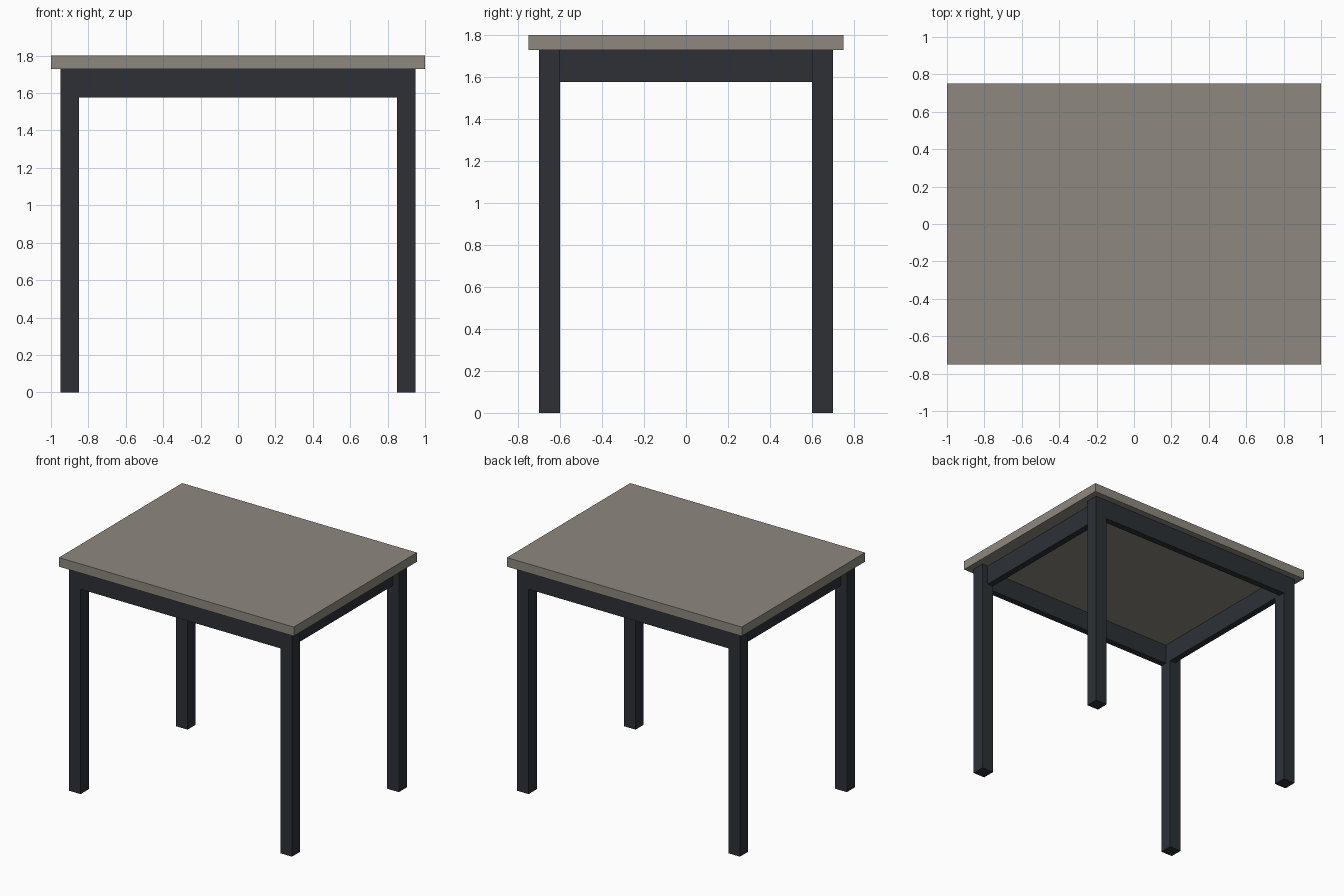
import bpy

if "Cube" in bpy.data.objects:
    bpy.data.objects.remove(bpy.data.objects["Cube"])


def material(name, color):
    mat = bpy.data.materials.new(name)
    mat.diffuse_color = (*color, 1.0)
    mat.use_nodes = True
    mat.node_tree.nodes["Principled BSDF"].inputs["Base Color"].default_value = mat.diffuse_color
    return mat


def box(name, lo, hi, mat):
    """Axis-aligned box between two opposite corners."""
    bpy.ops.mesh.primitive_cube_add(size=1, location=[(a + b) / 2 for a, b in zip(lo, hi)])
    obj = bpy.context.object
    obj.name = name
    obj.scale = [b - a for a, b in zip(lo, hi)]
    bpy.ops.object.transform_apply(location=False, rotation=False, scale=True)
    obj.data.materials.append(mat)
    return obj


def mirrored_box(name, lo, hi, mat, sx, sy):
    """Box described in the +x +y quadrant, flipped by the given signs."""
    xs = sorted((lo[0] * sx, hi[0] * sx))
    ys = sorted((lo[1] * sy, hi[1] * sy))
    return box(name, (xs[0], ys[0], lo[2]), (xs[1], ys[1], hi[2]), mat)


top_mat = material("greige_top", (0.27, 0.25, 0.215))
frame_mat = material("dark_frame", (0.026, 0.03, 0.036))

TOP_Z, UNDER_Z, APRON_Z = 1.80, 1.73, 1.577

# Tabletop slab
box("tabletop", (-1, -0.75, UNDER_Z), (1, 0.75, TOP_Z), top_mat)

# Four square legs
for sx, side in ((-1, "left"), (1, "right")):
    for sy, end in ((-1, "front"), (1, "back")):
        mirrored_box(f"{end}_{side}_leg", (0.85, 0.60, 0), (0.95, 0.70, UNDER_Z), frame_mat, sx, sy)

# Front and back aprons, flush with the outer leg faces
for sy, end in ((-1, "front"), (1, "back")):
    mirrored_box(f"{end}_apron", (-0.85, 0.65, APRON_Z), (0.85, 0.70, UNDER_Z), frame_mat, 1, sy)

# Side aprons, flush with the inner leg faces
for sx, side in ((-1, "left"), (1, "right")):
    mirrored_box(f"{side}_apron", (0.85, -0.60, APRON_Z), (0.90, 0.60, UNDER_Z), frame_mat, sx, 1)
